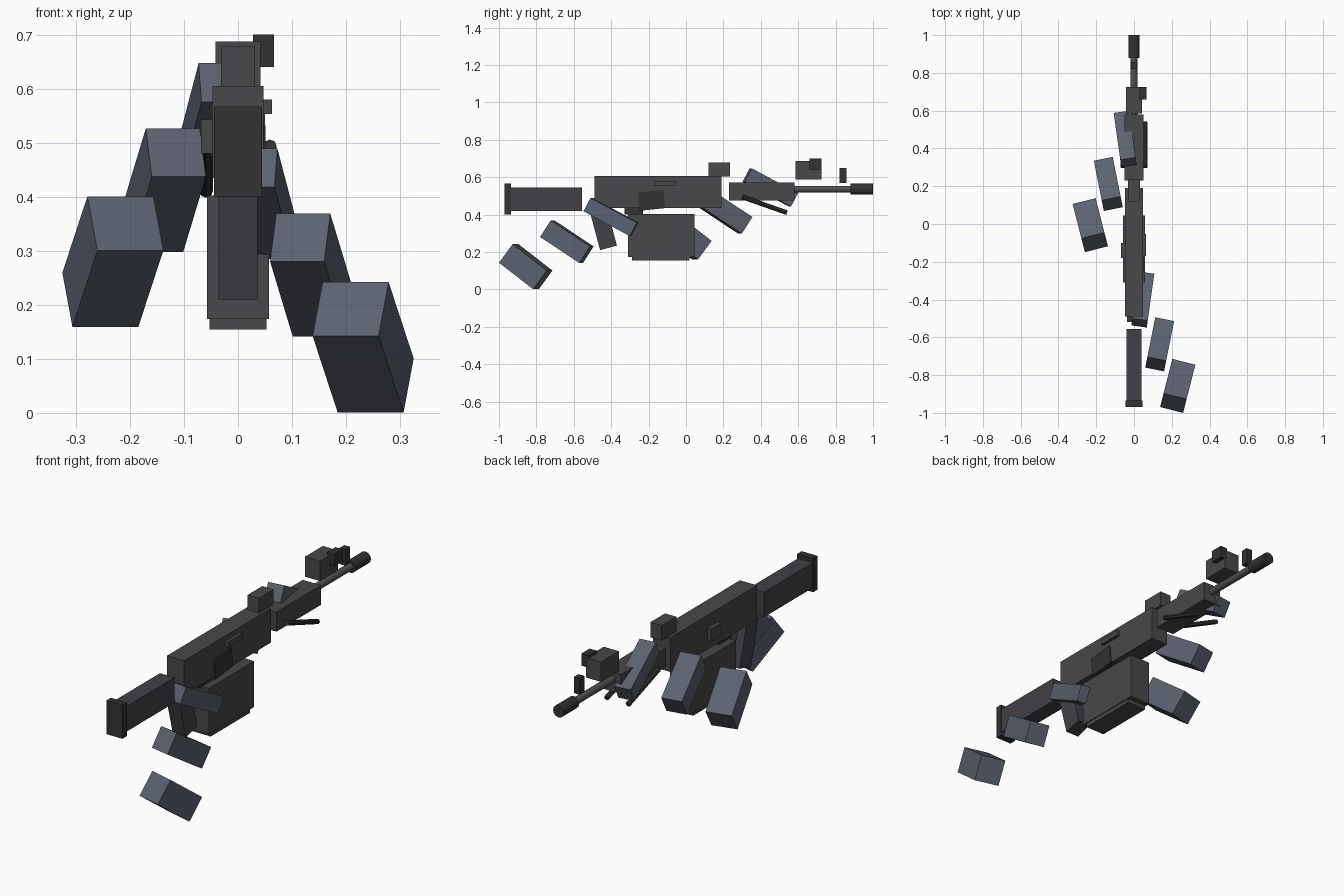
import bpy
from math import radians
from mathutils import Vector

if "Cube" in bpy.data.objects:
    bpy.data.objects.remove(bpy.data.objects["Cube"])


def mat(name, rgb):
    m = bpy.data.materials.new(name)
    m.diffuse_color = (*rgb, 1)
    m.use_nodes = True
    m.node_tree.nodes["Principled BSDF"].inputs["Base Color"].default_value = m.diffuse_color
    return m


GUN = mat("gunmetal", (0.065, 0.064, 0.067))
DARK = mat("dark_metal", (0.032, 0.032, 0.033))
STOCK = mat("stock_polymer", (0.056, 0.052, 0.063))
STEEL = mat("barrel_steel", (0.085, 0.085, 0.09))
SLEEVE = mat("sleeve", (0.105, 0.122, 0.16))


def finish(name, m):
    o = bpy.context.object
    o.name = name
    o.data.materials.append(m)
    return o


def block(name, centre, size, m, rot=(0, 0, 0)):
    """Box from centre, size and rotation in degrees."""
    bpy.ops.mesh.primitive_cube_add(size=1, location=centre,
                                    rotation=[radians(a) for a in rot])
    o = finish(name, m)
    o.scale = size
    return o


def span(name, x, y, z, m):
    """Axis-aligned box from its ranges."""
    ranges = (x, y, z)
    return block(name, [(a + b) / 2 for a, b in ranges],
                 [b - a for a, b in ranges], m)


def rod(name, start, end, radius, m, sides=12):
    a, b = Vector(start), Vector(end)
    d = b - a
    bpy.ops.mesh.primitive_cylinder_add(
        vertices=sides, radius=radius, depth=d.length, location=(a + b) / 2,
        rotation=d.to_track_quat('Z', 'Y').to_euler())
    return finish(name, m)


# Receiver, handguard and stock
span("receiver", (-0.047, 0.047), (-0.49, 0.19), (0.435, 0.605), GUN)
span("handguard", (-0.05, 0.05), (0.23, 0.58), (0.475, 0.572), GUN)
span("stock", (-0.04, 0.04), (-0.935, -0.555), (0.42, 0.545), STOCK)
span("butt_plate", (-0.044, 0.044), (-0.97, -0.935), (0.40, 0.567), DARK)

# Barrel and muzzle
rod("barrel", (0, 0.50, 0.536), (0, 0.90, 0.536), 0.018, STEEL)
rod("muzzle_brake", (0, 0.88, 0.536), (0, 1.0, 0.536), 0.03, DARK)

# Sights
span("rear_sight", (-0.031, 0.031), (0.12, 0.235), (0.603, 0.678), GUN)
span("optic_body", (-0.042, 0.042), (0.585, 0.725), (0.588, 0.687), GUN)
span("optic_side_unit", (0.028, 0.067), (0.66, 0.725), (0.64, 0.70), DARK)
span("front_sight", (-0.016, 0.016), (0.82, 0.857), (0.568, 0.648), DARK)

# Grip, trigger guard, side controls and feed
block("pistol_grip", (0, -0.444, 0.333), (0.072, 0.093, 0.23), STOCK, (15, 0, 0))
span("trigger_guard", (-0.02, 0.02), (-0.33, -0.23), (0.40, 0.435), DARK)
span("left_latch", (-0.068, -0.047), (-0.18, -0.10), (0.48, 0.543), GUN)
span("charging_handle", (0.047, 0.063), (-0.17, -0.053), (0.553, 0.58), GUN)
block("ammo_belt", (0.008, -0.185, 0.476), (0.086, 0.138, 0.098), DARK, (6, 0, 0))

# Ammunition box
span("ammo_box", (-0.057, 0.057), (-0.31, 0.045), (0.174, 0.402), GUN)
span("ammo_box_base", (-0.053, 0.053), (-0.29, 0.02), (0.154, 0.174), GUN)

# Folded bipod
for side, sx in (("right", 1), ("left", -1)):
    rod(f"bipod_leg_{side}", (sx * 0.059, 0.30, 0.494),
        (sx * 0.059, 0.54, 0.41), 0.0125, DARK, 8)

# Arms: three blocks each, (x offset, size, pitch, yaw), hand to upper arm
SEGMENTS = (
    ("hand", 0.047, (0.082, 0.283, 0.081), 28, 8),
    ("forearm", 0.136, (0.102, 0.255, 0.106), 33, 11.3),
    ("upper_arm", 0.2315, (0.126, 0.235, 0.125), 37, 14.3),
)
PLACES = (
    ("right", 1, ((-0.40, 0.387), (-0.637, 0.255), (-0.857, 0.1215))),
    ("left", -1, ((0.451, 0.545), (0.212, 0.412), (-0.006, 0.28))),
)
for side, sx, yz in PLACES:
    for (part, x, size, pitch, yaw), (y, z) in zip(SEGMENTS, yz):
        block(f"{part}_{side}", (sx * x, y, z), size, SLEEVE,
              (-pitch, 0, -sx * yaw))
